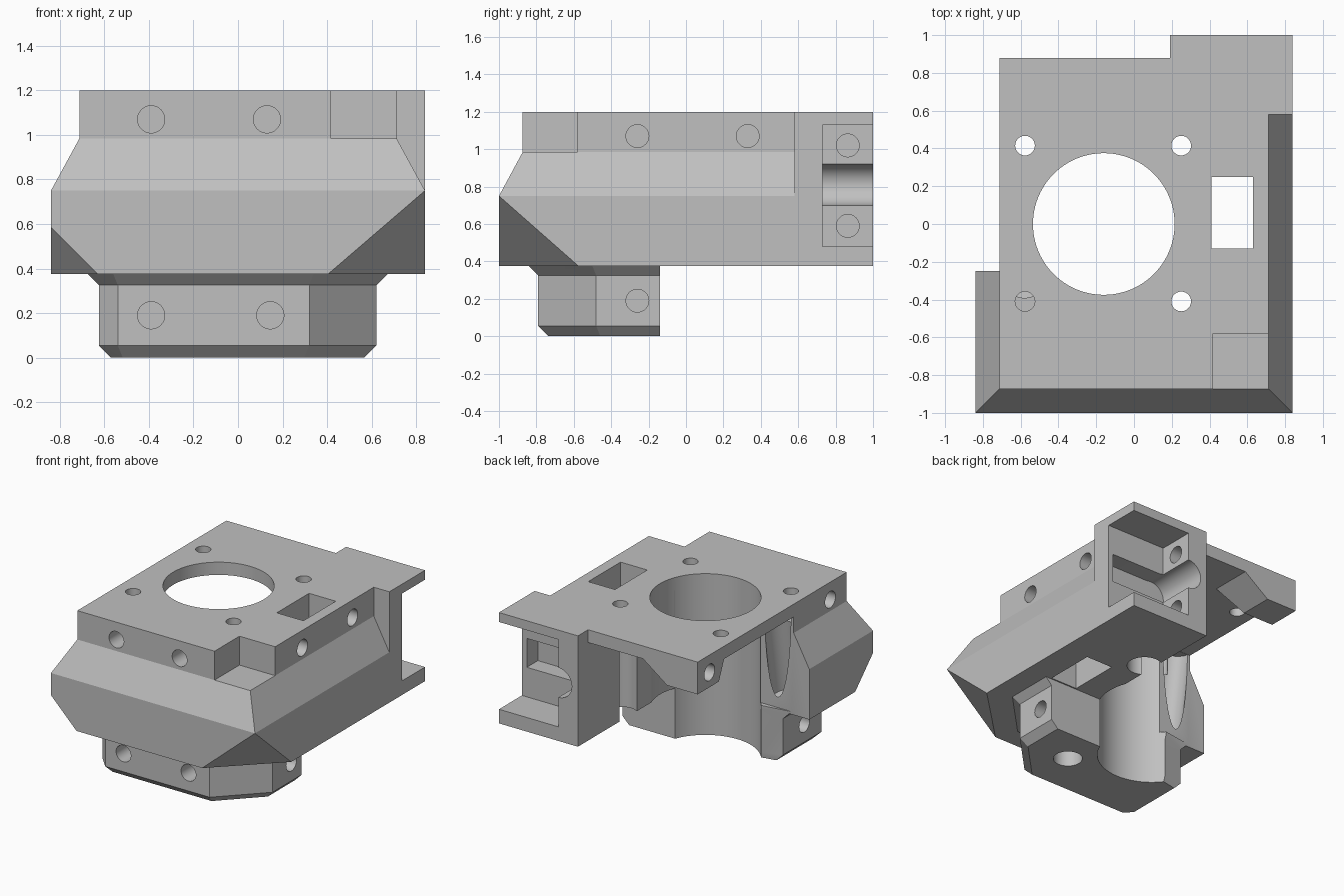
import bpy, bmesh
from mathutils import Vector, Matrix

cube = bpy.data.objects.get("Cube")
if cube:
    bpy.data.objects.remove(cube, do_unlink=True)

grey = bpy.data.materials.new("plain_grey")
grey.use_nodes = True
colour = (0.53, 0.53, 0.53, 1)
grey.diffuse_color = colour
grey.node_tree.nodes["Principled BSDF"].inputs["Base Color"].default_value = colour


def finish(name, bm):
    bmesh.ops.recalc_face_normals(bm, faces=bm.faces)
    mesh = bpy.data.meshes.new(name)
    bm.to_mesh(mesh)
    bm.free()
    mesh.materials.append(grey)
    ob = bpy.data.objects.new(name, mesh)
    bpy.context.scene.collection.objects.link(ob)
    return ob


def wrap(points):
    bm = bmesh.new()
    for p in points:
        bm.verts.new(p)
    out = bmesh.ops.convex_hull(bm, input=bm.verts)
    spare = {e for e in out["geom_interior"] + out["geom_unused"]
             if isinstance(e, bmesh.types.BMVert)}
    bmesh.ops.delete(bm, geom=list(spare), context="VERTS")
    bmesh.ops.dissolve_limit(bm, angle_limit=0.002, verts=bm.verts, edges=bm.edges)
    return bm


def hull(name, points, cuts=()):
    """Convex solid, optionally trimmed by planes."""
    bm = wrap(points)
    for co, no in cuts:
        bmesh.ops.bisect_plane(bm, geom=bm.verts[:] + bm.edges[:] + bm.faces[:],
                               plane_co=co, plane_no=Vector(no).normalized(),
                               clear_outer=True)
        corners = [v.co.copy() for v in bm.verts]
        bm.free()
        bm = wrap(corners)
    return finish(name, bm)


def stack(name, layers, cuts=()):
    return hull(name, [(x, y, z) for z, x0, x1, y0, y1 in layers
                       for x in (x0, x1) for y in (y0, y1)], cuts)


def box(name, x0, x1, y0, y1, z0, z1):
    return stack(name, [(z0, x0, x1, y0, y1), (z1, x0, x1, y0, y1)])


def rod(name, start, end, r, sides=40):
    a, b = Vector(start), Vector(end)
    turn = (b - a).to_track_quat("Z", "Y").to_matrix().to_4x4()
    bm = bmesh.new()
    bmesh.ops.create_cone(bm, cap_ends=True, segments=sides, radius1=r, radius2=r,
                          depth=(b - a).length,
                          matrix=Matrix.Translation((a + b) / 2) @ turn)
    return finish(name, bm)


# Flared main body with trimmed lower corners
right_trim = ((0.84, -1, 0.75), (1 / 0.43, -1 / 0.42, -1 / 0.37))
left_trim = ((-0.84, -1, 0.585), (-1, -1, -1))
BASE, WAIST, NECK, TOP = 0.375, 0.75, 0.985, 1.2


def flared(name, x0, low_x0, y1, trims):
    return stack(name, [(BASE, low_x0, 0.84, -1, y1), (WAIST, low_x0, 0.84, -1, y1),
                        (NECK, x0, 0.712, -0.873, y1)], trims)


body = flared("carriage_bracket", -0.712, -0.84, -0.25, [right_trim, left_trim])
solids = [
    flared("right_wall", 0.19, 0.19, 0.6, [right_trim]),
    box("front_upper", -0.712, 0.712, -0.873, -0.25, NECK, TOP),
    box("right_upper", 0.19, 0.712, -0.873, 0.6, NECK, TOP),
    box("rear_block", 0.19, 0.84, 0.58, 1, BASE, TOP),
    box("top_plate", -0.712, 0.712, -0.873, 0.88, 1.105, TOP),
    box("bore_web", 0, 0.4, -0.4, -0.14, 0.3, 1.15),
    stack("rear_boss", [(0.96, -0.712, -0.46, 0.63, 0.88), (1.15, -0.712, -0.2, 0.55, 0.88)]),
]

# Lower clamp: outline point followed by its outward direction
outline = [(0.32, -0.79, 0.4, -1), (0.622, -0.48, 1, -0.4), (0.622, -0.14, 1, 0),
           (0, -0.14, 0, 0), (-0.44, -0.25, 0, 0), (-0.625, -0.25, -1, 0),
           (-0.625, -0.7, -1, -0.4), (-0.54, -0.79, -0.4, -1)]


def clamp(name, levels):
    return hull(name, [(x + dx * o, y + dy * o, z) for z, o in levels
                       for x, y, dx, dy in outline])


solids += [clamp("lower_clamp", [(0, -0.055), (0.055, 0), (0.325, 0)]),
           clamp("clamp_flare", [(0.325, 0), (0.395, 0.07)])]

# Large openings, notch and rear recess
cutters = [
    rod("bore", (-0.16, 0, -0.2), (-0.16, 0, 1.4), 0.375, sides=96),
    box("slot", 0.41, 0.63, -0.13, 0.25, -0.1, 1.3),
    box("corner_notch", 0.418, 0.95, -1.1, -0.58, NECK, 1.3),
    box("recess", 0.35, 0.95, 0.73, 1.1, 0.48, 1.13),
    box("recess_pocket", 0.35, 0.8, 0.6, 0.8, 0.7, 0.915),
    rod("recess_groove", (0.35, 0.6, 0.81), (0.35, 1.1, 0.81), 0.11),
    rod("rear_clearance", (0.25, 0.41, 0.2), (0.25, 0.41, 1.105), 0.12),
    rod("front_clearance", (0.25, -0.41, -0.1), (0.25, -0.41, 1.105), 0.1),
    rod("side_clearance", (-0.58, -0.37, 0.42), (-0.58, -0.26, 1.105), 0.11),
]
# Vertical screw holes
for x, y in [(-0.577, 0.415), (0.25, 0.415), (0.25, -0.41), (-0.577, -0.41)]:
    cutters.append(rod("screw_hole", (x, y, 0.98), (x, y, 1.3), 0.052))
# Front bolt holes
for x, y, z in [(-0.39, -0.87, 1.07), (0.13, -0.87, 1.07),
                (-0.39, -0.79, 0.19), (0.145, -0.79, 0.19)]:
    cutters.append(rod("front_hole", (x, y - 0.03, z), (x, y + 0.2, z), 0.061))
# Side bolt holes
for x, y, z, s in [(0.71, -0.26, 1.07, 1), (0.71, 0.33, 1.07, 1), (0.62, -0.26, 0.19, 1),
                   (0.35, 0.865, 1.02, 1), (0.35, 0.865, 0.59, 1), (-0.71, 0.74, 1.07, -1),
                   (-0.71, -0.68, 1.07, -1), (-0.62, -0.5, 0.19, -1)]:
    cutters.append(rod("side_hole", (x + 0.03 * s, y, z), (x - 0.11 * s, y, z), 0.061))

# Join the solids, then cut
bpy.context.view_layer.objects.active = body
for group, mode in ((solids, "UNION"), (cutters, "DIFFERENCE")):
    for tool in group:
        mod = body.modifiers.new(tool.name, "BOOLEAN")
        mod.operation, mod.solver, mod.object = mode, "EXACT", tool
        bpy.ops.object.modifier_apply(modifier=mod.name)
        bpy.data.objects.remove(tool, do_unlink=True)

bpy.ops.object.select_all(action="DESELECT")
body.select_set(True)
bpy.ops.object.shade_smooth_by_angle(angle=0.3)
